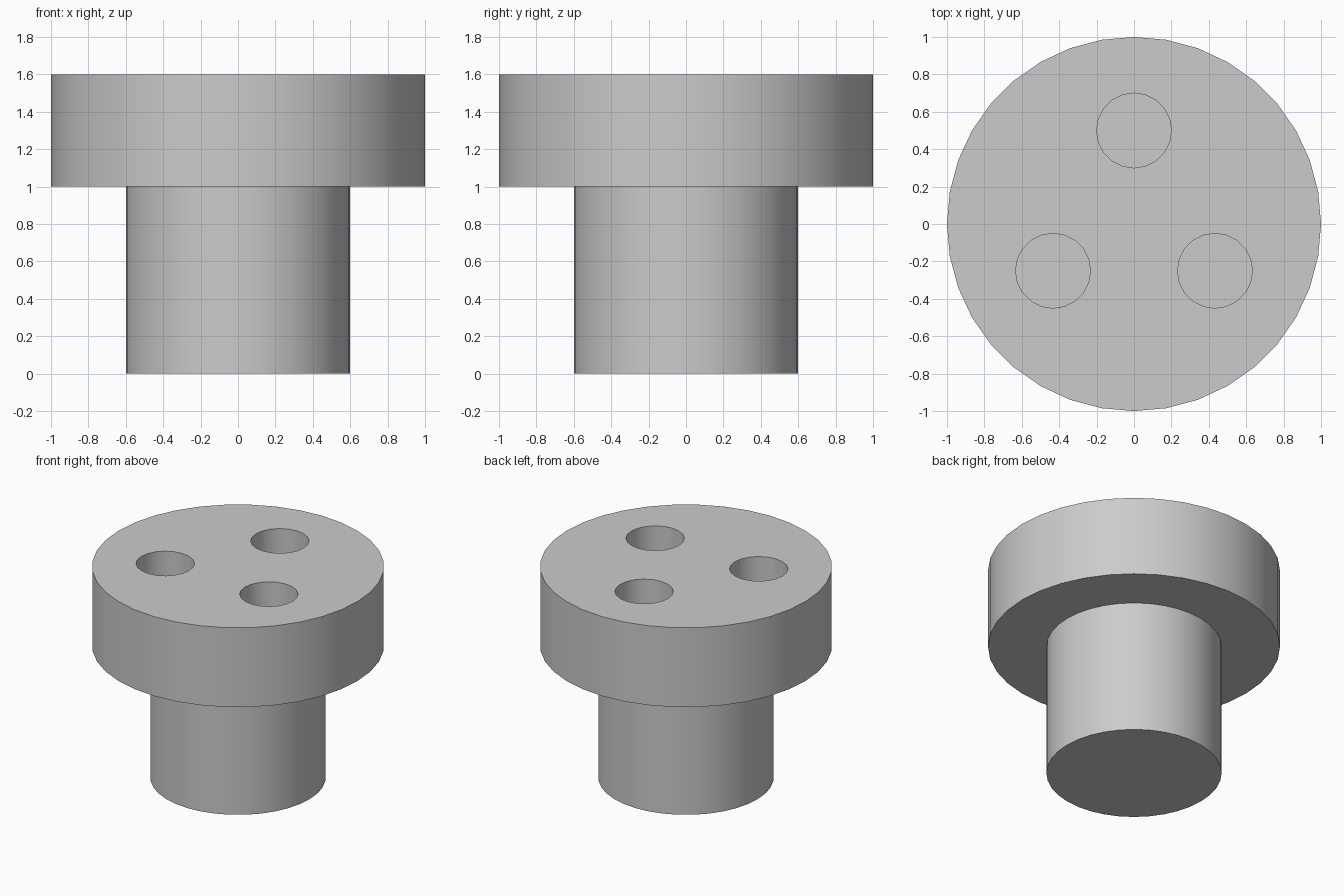
import bpy
import math

if "Cube" in bpy.data.objects:
    bpy.data.objects.remove(bpy.data.objects["Cube"], do_unlink=True)

# Single plain grey
grey = bpy.data.materials.new("plain grey")
grey.use_nodes = True
grey.diffuse_color = (0.6, 0.6, 0.6, 1)
grey.node_tree.nodes["Principled BSDF"].inputs["Base Color"].default_value = (0.6, 0.6, 0.6, 1)

HEAD_RADIUS, STEM_RADIUS = 1.0, 0.6
STEM_TOP, HEAD_TOP = 1.0, 1.6
HOLE_RADIUS, HOLE_RING, HOLE_DEPTH = 0.2, 0.5, 0.4


def cylinder(name, radius, bottom, top, sides, x=0, y=0):
    bpy.ops.mesh.primitive_cylinder_add(
        vertices=sides, radius=radius, depth=top - bottom,
        location=(x, y, (bottom + top) / 2))
    obj = bpy.context.object
    obj.name = name
    obj.data.materials.append(grey)
    return obj


def boolean(target, other, operation):
    """Apply a boolean to the target and remove the helper."""
    mod = target.modifiers.new(operation.lower(), "BOOLEAN")
    mod.operation = operation
    mod.solver = "EXACT"
    mod.object = other
    bpy.ops.object.select_all(action="DESELECT")
    target.select_set(True)
    bpy.context.view_layer.objects.active = target
    bpy.ops.object.modifier_apply(modifier=mod.name)
    bpy.data.objects.remove(other, do_unlink=True)


def smooth(obj):
    bpy.ops.object.select_all(action="DESELECT")
    obj.select_set(True)
    bpy.context.view_layer.objects.active = obj
    bpy.ops.object.shade_smooth_by_angle(angle=math.radians(30))


# Stepped body: narrow stem joined to a wide head
body = cylinder("stepped_body", HEAD_RADIUS, STEM_TOP, HEAD_TOP, 36)
stem = cylinder("stem", STEM_RADIUS, 0, STEM_TOP + 0.1, 36)
boolean(body, stem, "UNION")

# Three blind holes evenly spaced around the head
for i in range(3):
    angle = math.radians(90 + 120 * i)
    cutter = cylinder("hole_cutter", HOLE_RADIUS, HEAD_TOP - HOLE_DEPTH, HEAD_TOP + 0.1, 20,
                      HOLE_RING * math.cos(angle), HOLE_RING * math.sin(angle))
    cutter.hide_render = True
    boolean(body, cutter, "DIFFERENCE")

smooth(body)
